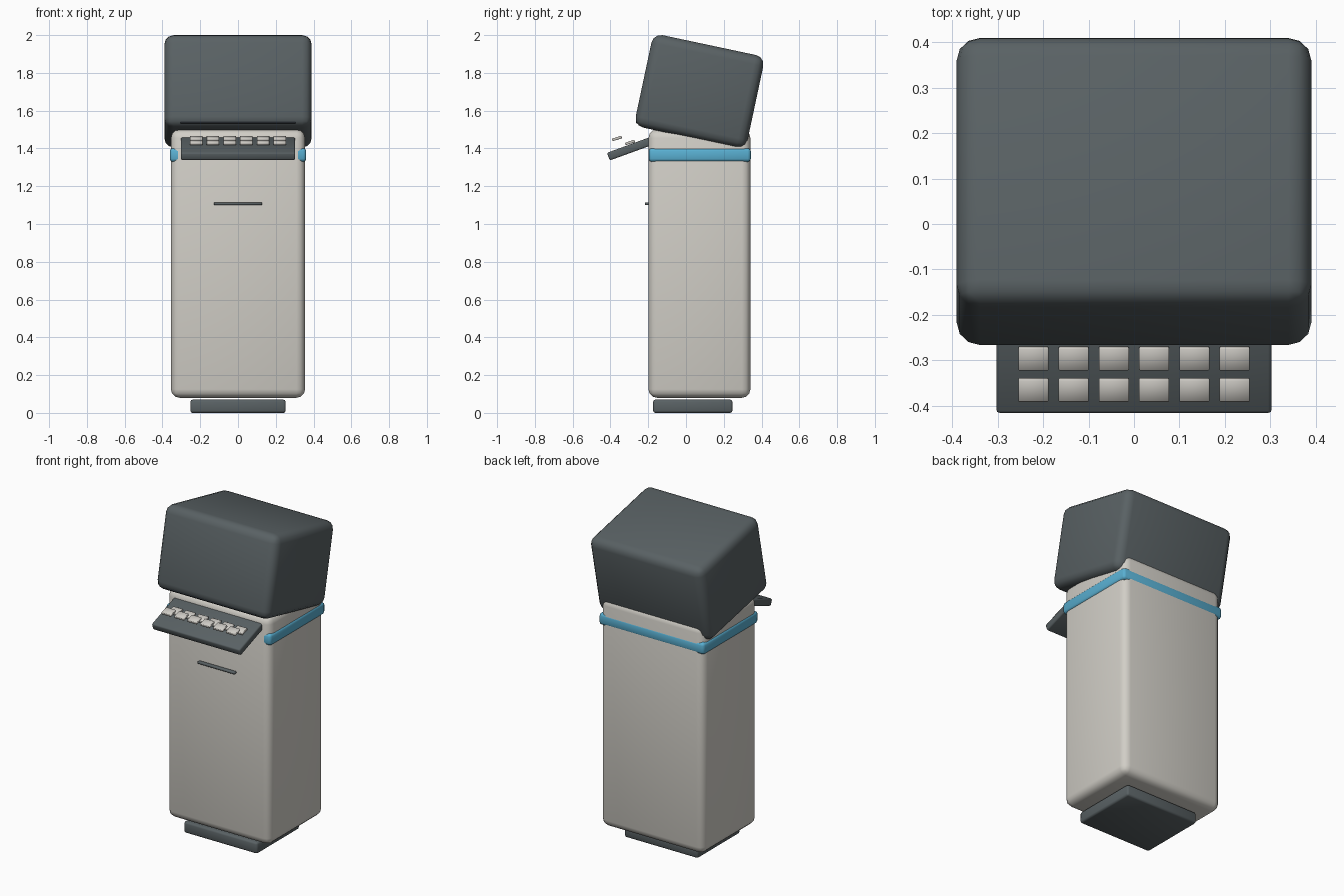
import bpy, math

if "Cube" in bpy.data.objects:
    bpy.data.objects.remove(bpy.data.objects["Cube"])


def material(name, rgb):
    m = bpy.data.materials.new(name)
    m.diffuse_color = (*rgb, 1)
    m.use_nodes = True
    m.node_tree.nodes["Principled BSDF"].inputs["Base Color"].default_value = m.diffuse_color
    return m


SLATE = material("slate grey", (0.10, 0.12, 0.127))
CREAM = material("warm cream", (0.64, 0.62, 0.57))
BLUE = material("sky blue", (0.10, 0.43, 0.64))
BLACK = material("screen black", (0.02, 0.025, 0.03))
KEY = material("key grey", (0.62, 0.60, 0.56))


def box(name, center, size, mat, bevel=0.0, segments=2, tilt=0.0):
    """Rounded box, tilted about the x axis."""
    bpy.ops.mesh.primitive_cube_add(size=1, location=center)
    ob = bpy.context.object
    ob.name = name
    ob.scale = size
    bpy.ops.object.transform_apply(location=False, rotation=False, scale=True)
    ob.data.materials.append(mat)
    if bevel:
        mod = ob.modifiers.new("rounding", 'BEVEL')
        mod.width = bevel
        mod.segments = segments
        mod.limit_method = 'NONE'
        bpy.ops.object.modifier_apply(modifier=mod.name)
        bpy.ops.object.shade_smooth_by_angle(angle=math.radians(50))
    ob.rotation_euler.x = math.radians(tilt)
    return ob


# Foot and cabinet
box("base_foot", (0, 0.036, 0.035), (0.505, 0.42, 0.07), SLATE, 0.012)
box("cabinet_body", (0, 0.071, 0.79), (0.71, 0.54, 1.42), CREAM, 0.045, 3)

# Coloured band: flush at the front, proud at the sides and back
box("trim_band", (0, 0.073, 1.365), (0.722, 0.54, 0.072), BLUE, 0.016)

# Tilted monitor hood with the screen edge showing below its front face
HEAD = (0, 0.0715, 1.7025)
TILT = -12
box("monitor_hood", HEAD, (0.78, 0.605, 0.50), SLATE, 0.05, 3, TILT)
a = math.radians(TILT)
ly, lz = -0.288, -0.13
box("screen_panel",
    (0, HEAD[1] + ly * math.cos(a) - lz * math.sin(a),
     HEAD[2] + ly * math.sin(a) + lz * math.cos(a)),
    (0.61, 0.015, 0.21), BLACK, tilt=TILT)

# Keyboard shelf
box("keyboard_shelf", (0, -0.27, 1.408), (0.606, 0.30, 0.043), SLATE, 0.008, 2, 20)

# Two rows of six keys, the front row standing higher
for row, (y, z) in enumerate([(-0.365, 1.453), (-0.296, 1.432)]):
    for i in range(6):
        box(f"key_{row + 1}_{i + 1}", ((i - 2.5) * 0.0885, y, z),
            (0.066, 0.052, 0.014), KEY, 0.002, 1, 18)

# Card slot on the cabinet front
box("card_slot", (0, -0.205, 1.107), (0.255, 0.025, 0.014), SLATE, 0.003, 1)
